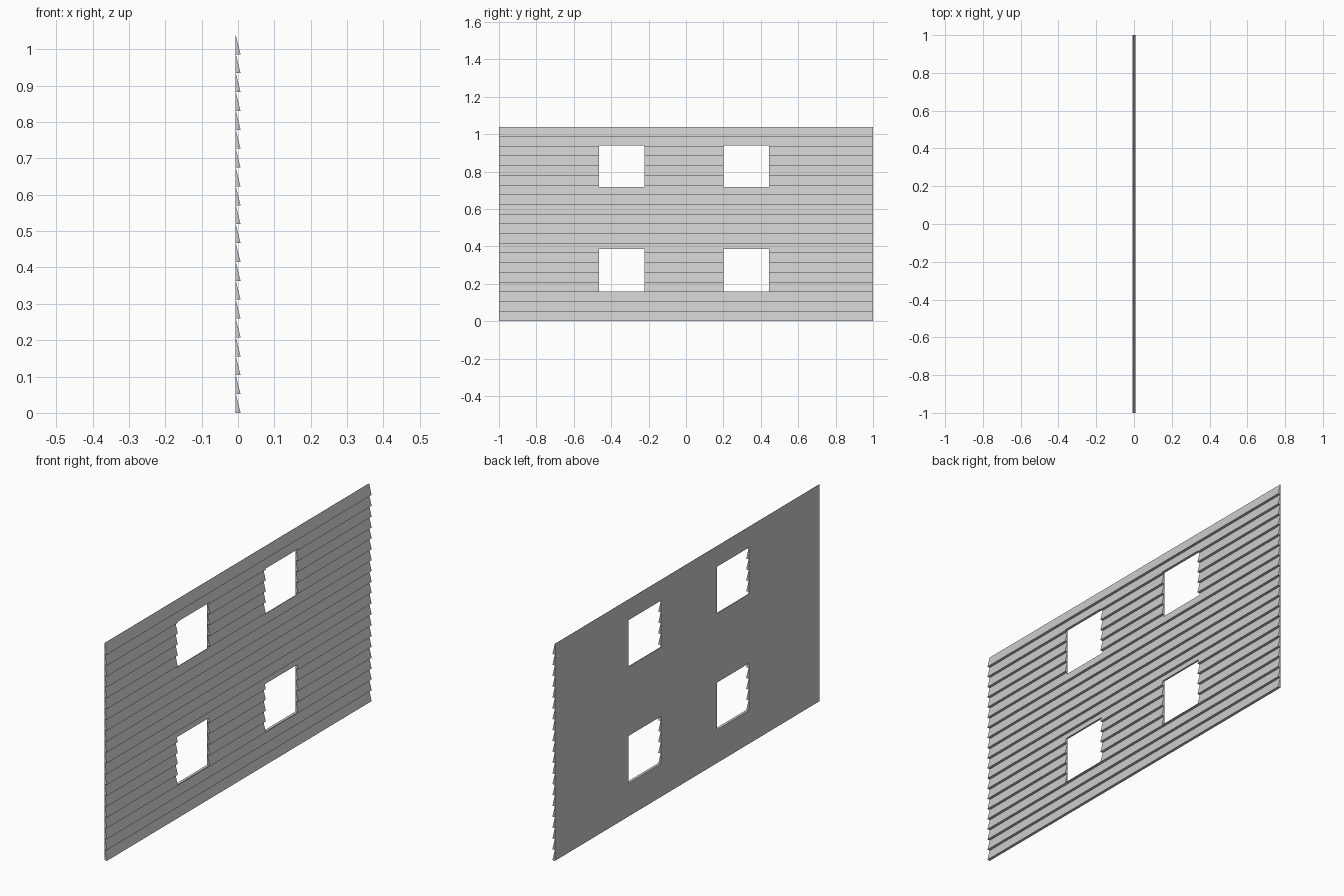
import bpy, bmesh

if "Cube" in bpy.data.objects:
    bpy.data.objects.remove(bpy.data.objects["Cube"])

BOARDS, HEIGHT = 20, 1.038
BACK, INNER, TIP = -0.007, -0.006, 0.007
pitch = HEIGHT / BOARDS

# Saw-tooth clapboard profile in x, z
profile = [(BACK, HEIGHT), (BACK, 0.0)]
for i in range(BOARDS):
    profile += [(TIP, i * pitch), (INNER, (i + 1) * pitch)]

# Siding panel: profile extruded along y
bm = bmesh.new()
end = bm.faces.new([bm.verts.new((x, -1, z)) for x, z in profile])
ext = bmesh.ops.extrude_face_region(bm, geom=[end])
moved = [v for v in ext["geom"] if isinstance(v, bmesh.types.BMVert)]
bmesh.ops.translate(bm, verts=moved, vec=(0, 2, 0))
bmesh.ops.recalc_face_normals(bm, faces=bm.faces[:])
mesh = bpy.data.meshes.new("siding_wall")
bm.to_mesh(mesh)
bm.free()
wall = bpy.data.objects.new("siding_wall", mesh)
bpy.context.collection.objects.link(wall)

# Four window openings
for z0, z1 in ((0.159, 0.385), (0.716, 0.939)):
    for y0, y1 in ((-0.465, -0.223), (0.200, 0.445)):
        bpy.ops.mesh.primitive_cube_add(
            size=1, location=(0, (y0 + y1) / 2, (z0 + z1) / 2))
        cutter = bpy.context.object
        cutter.name = "window_cutter"
        cutter.scale = (0.2, y1 - y0, z1 - z0)
        cutter.hide_render = True
        cutter.display_type = 'WIRE'
        mod = wall.modifiers.new("window_opening", 'BOOLEAN')
        mod.operation = 'DIFFERENCE'
        mod.solver = 'EXACT'
        mod.object = cutter
